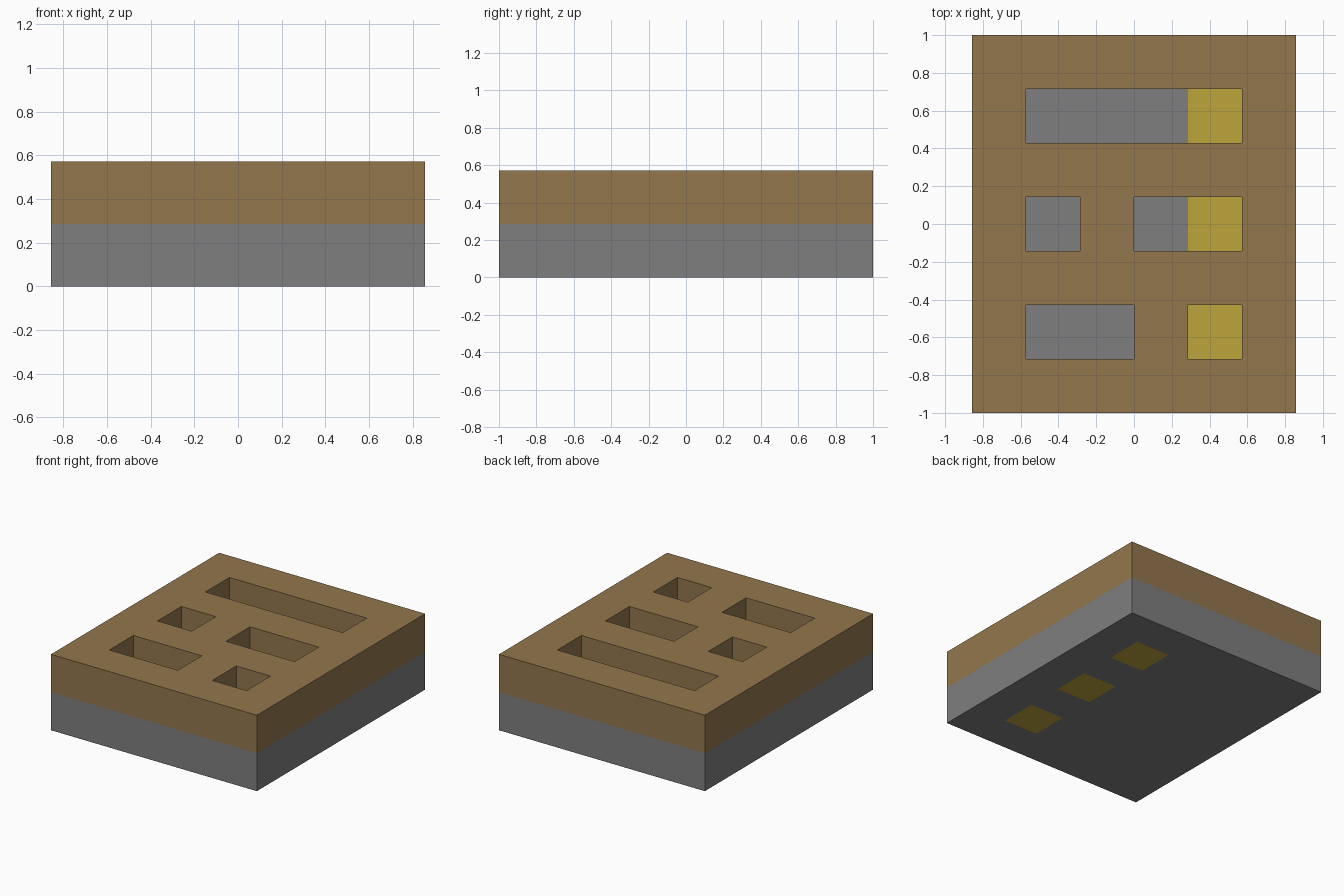
import bpy, bmesh

if "Cube" in bpy.data.objects:
    bpy.data.objects.remove(bpy.data.objects["Cube"])

UNIT = 2 / 7          # one cell of the layout
COLS, ROWS = 6, 7


def material(name, rgb):
    mat = bpy.data.materials.new(name)
    mat.use_nodes = True
    mat.diffuse_color = (*rgb, 1)
    mat.node_tree.nodes["Principled BSDF"].inputs["Base Color"].default_value = (*rgb, 1)
    return mat


def slab(name, cells, z, mat):
    """Extrude a set of grid cells one unit up from z into a clean solid."""
    bm = bmesh.new()
    for c, r in cells:
        corners = ((c, r), (c + 1, r), (c + 1, r + 1), (c, r + 1))
        bm.faces.new([bm.verts.new(((x - COLS / 2) * UNIT, (y - ROWS / 2) * UNIT, z))
                      for x, y in corners])
    bmesh.ops.remove_doubles(bm, verts=bm.verts, dist=0.001)
    top = bmesh.ops.extrude_face_region(bm, geom=bm.faces[:], use_keep_orig=True)["geom"]
    bmesh.ops.translate(bm, vec=(0, 0, UNIT),
                        verts=[v for v in top if isinstance(v, bmesh.types.BMVert)])
    bmesh.ops.recalc_face_normals(bm, faces=bm.faces)
    bmesh.ops.dissolve_limit(bm, angle_limit=0.01, verts=bm.verts, edges=bm.edges)
    mesh = bpy.data.meshes.new(name)
    bm.to_mesh(mesh)
    bm.free()
    mesh.materials.append(mat)
    obj = bpy.data.objects.new(name, mesh)
    bpy.context.collection.objects.link(obj)


brown = material("brown", (0.292, 0.184, 0.075))
grey = material("grey", (0.212, 0.212, 0.212))
gold = material("gold", (0.515, 0.371, 0.045))

# Slot columns for each slotted row, front to back
slots = {1: (1, 2, 4), 3: (1, 3, 4), 5: (1, 2, 3, 4)}
slot_cells = {(c, r) for r, cols in slots.items() for c in cols}
pad_cells = {(4, r) for r in slots}
all_cells = [(c, r) for c in range(COLS) for r in range(ROWS)]

# Grey base with gold pads running through it, and the slotted upper layer
slab("base", [c for c in all_cells if c not in pad_cells], 0, grey)
for name, cell in zip(("front_pad", "middle_pad", "back_pad"), sorted(pad_cells)):
    slab(name, [cell], 0, gold)
slab("slotted_cover", [c for c in all_cells if c not in slot_cells], UNIT, brown)
